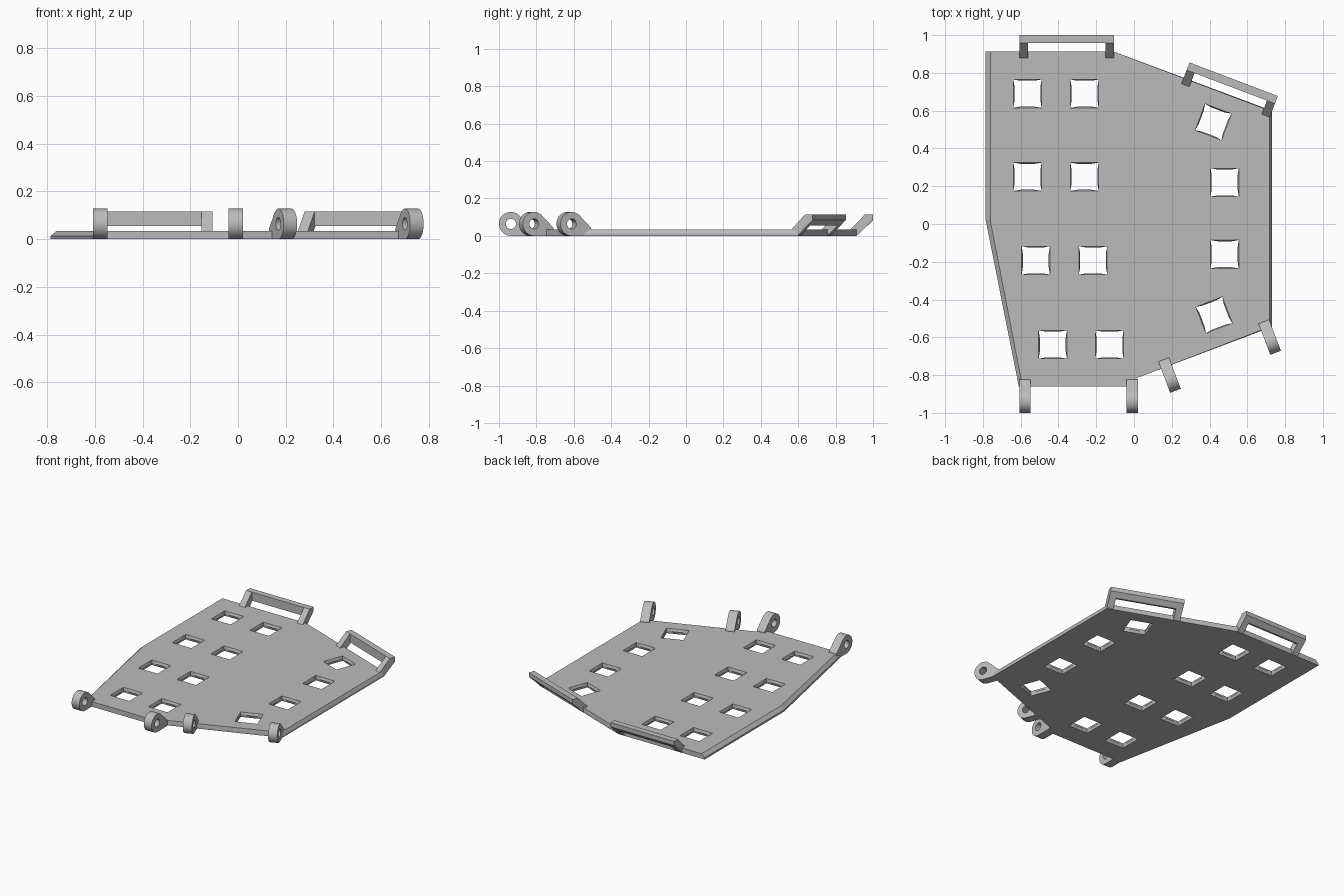
import bpy, bmesh
from math import radians, sin, cos
from mathutils import Matrix

cube = bpy.data.objects.get("Cube")
if cube:
    bpy.data.objects.remove(cube, do_unlink=True)

grey = bpy.data.materials.new("plain grey")
grey.use_nodes = True
colour = (0.5, 0.5, 0.5, 1)
grey.diffuse_color = colour
grey.node_tree.nodes["Principled BSDF"].inputs["Base Color"].default_value = colour

THICK = 0.035   # plate thickness
R = 0.064       # knuckle radius
TILT = 20.8     # angle of the slanted edges


def make(name, bm, loc=(0, 0, 0), turn=0):
    bmesh.ops.recalc_face_normals(bm, faces=bm.faces)
    mesh = bpy.data.meshes.new(name)
    bm.to_mesh(mesh)
    bm.free()
    mesh.materials.append(grey)
    obj = bpy.data.objects.new(name, mesh)
    bpy.context.collection.objects.link(obj)
    obj.matrix_world = Matrix.Translation(loc) @ Matrix.Rotation(radians(turn), 4, "Z")
    return obj


def loft(bm, rings, caps=True):
    """Join rings of points with quads, and close both ends."""
    rows = [[bm.verts.new(p) for p in ring] for ring in rings]
    n = len(rows[0])
    for a, b in zip(rows, rows[1:]):
        for i in range(n):
            j = (i + 1) % n
            bm.faces.new((a[i], a[j], b[j], b[i]))
    if caps:
        bm.faces.new(rows[0])
        bm.faces.new(rows[-1])
    return rows


def prism(bm, profile, x0, x1):
    loft(bm, [[(x, y, z) for y, z in profile] for x in (x0, x1)])


# Base plate: x, y and how far the top edge is pulled in along x
outline = [(-0.785, 0.912, 0.024), (-0.105, 0.912, 0), (0.73, 0.6, -0.012),
           (0.73, -0.545, -0.012), (0.015, -0.815, 0), (-0.005, -0.86, 0),
           (-0.61, -0.86, 0.02), (-0.785, 0.02, 0.024)]
bm = bmesh.new()
loft(bm, [[(x + d * k, y, z) for x, y, d in outline]
          for z, k in ((0, 0), (0.013, 0), (THICK, 1))])
plate = make("base_plate", bm)

# Square openings with walls that bow inwards at mid height
openings = [(-0.564, 0.69, 0), (-0.262, 0.69, 0), (-0.564, 0.25, 0), (-0.262, 0.25, 0),
            (-0.52, -0.193, 0), (-0.217, -0.193, 0), (-0.43, -0.638, 0), (-0.13, -0.638, 0),
            (0.48, 0.22, 0), (0.48, -0.16, 0),
            (0.42, 0.54, -TILT), (0.424, -0.482, TILT)]
HALF = 0.075
bm = bmesh.new()
for x, y, turn in openings:
    place = Matrix.Translation((x, y, 0)) @ Matrix.Rotation(radians(turn), 4, "Z")
    rings = []
    for z, bow in ((-0.01, 0), (0, 0), (THICK / 2, 0.008), (THICK, 0), (0.05, 0)):
        ring = []
        for side in range(4):
            spin = Matrix.Rotation(radians(90 * side), 4, "Z")
            for t, b in ((-1, 0), (-0.5, bow * 0.8), (0.5, bow * 0.8)):
                p = spin @ Matrix.Translation((HALF - b, t * HALF, z))
                ring.append((place @ p).translation)
        rings.append(ring)
    loft(bm, rings)
cutter = make("opening_cutter", bm)
cutter.hide_render = True
mod = plate.modifiers.new("openings", "BOOLEAN")
mod.operation = "DIFFERENCE"
mod.solver = "EXACT"
mod.object = cutter
bpy.context.view_layer.objects.active = plate
bpy.ops.object.modifier_apply(modifier=mod.name)
bpy.data.objects.remove(cutter, do_unlink=True)


# Hinge knuckles: a pierced round end with a tapering foot towards +y
def knuckle(name, x, y, turn):
    outer, inner = [], []
    for step in range(0, 360, 10):
        c, s = cos(radians(step)), sin(radians(step))
        r = R
        if step < 45 or step > 270:
            limits = [R / ((c + s) * 0.7071) if c + s > 0.01 else 9,
                      0.116 / c, R / -s if s < -0.01 else 9]
            r = min(limits)
        outer.append((r * c, r * s))
        inner.append((0.027 * c, 0.027 * s))
    w = 0.03
    bm = bmesh.new()
    rows = [[(side, u, v) for u, v in ring]
            for side, ring in ((-w, inner), (-w, outer), (w, outer), (w, inner), (-w, inner))]
    loft(bm, rows, caps=False)
    bmesh.ops.remove_doubles(bm, verts=bm.verts, dist=0.0001)
    obj = make(name, bm, (x, y, R), turn)
    bpy.ops.object.select_all(action="DESELECT")
    obj.select_set(True)
    bpy.context.view_layer.objects.active = obj
    bpy.ops.object.shade_smooth_by_angle(angle=radians(30))


knuckle("front_knuckle_right", -0.577, -0.936, 0)
knuckle("front_knuckle_left", -0.01, -0.936, 0)
knuckle("slanted_knuckle_inner", 0.197, -0.823, TILT)
knuckle("slanted_knuckle_outer", 0.727, -0.622, TILT)

# Back handles: two sloping arms carrying a cross bar
TOP = 0.115
arm = [(0, THICK), (0.077, TOP), (0.12, TOP), (0.12, 0.085), (0.032, 0), (0, 0)]
bar = [(0.077, TOP), (0.12, TOP), (0.12, 0.085), (0.09, 0.055), (0.077, 0.055)]


def handle(name, x, y, turn):
    bm = bmesh.new()
    end, arm_width = 0.25, 0.045
    prism(bm, arm, -end, arm_width - end)
    prism(bm, arm, end - arm_width, end)
    prism(bm, bar, arm_width - end, end - arm_width)
    make(name, bm, (x, y, 0), turn)


handle("back_handle", -0.357, 0.88, 0)
handle("slanted_handle", 0.485, 0.654, -TILT)
